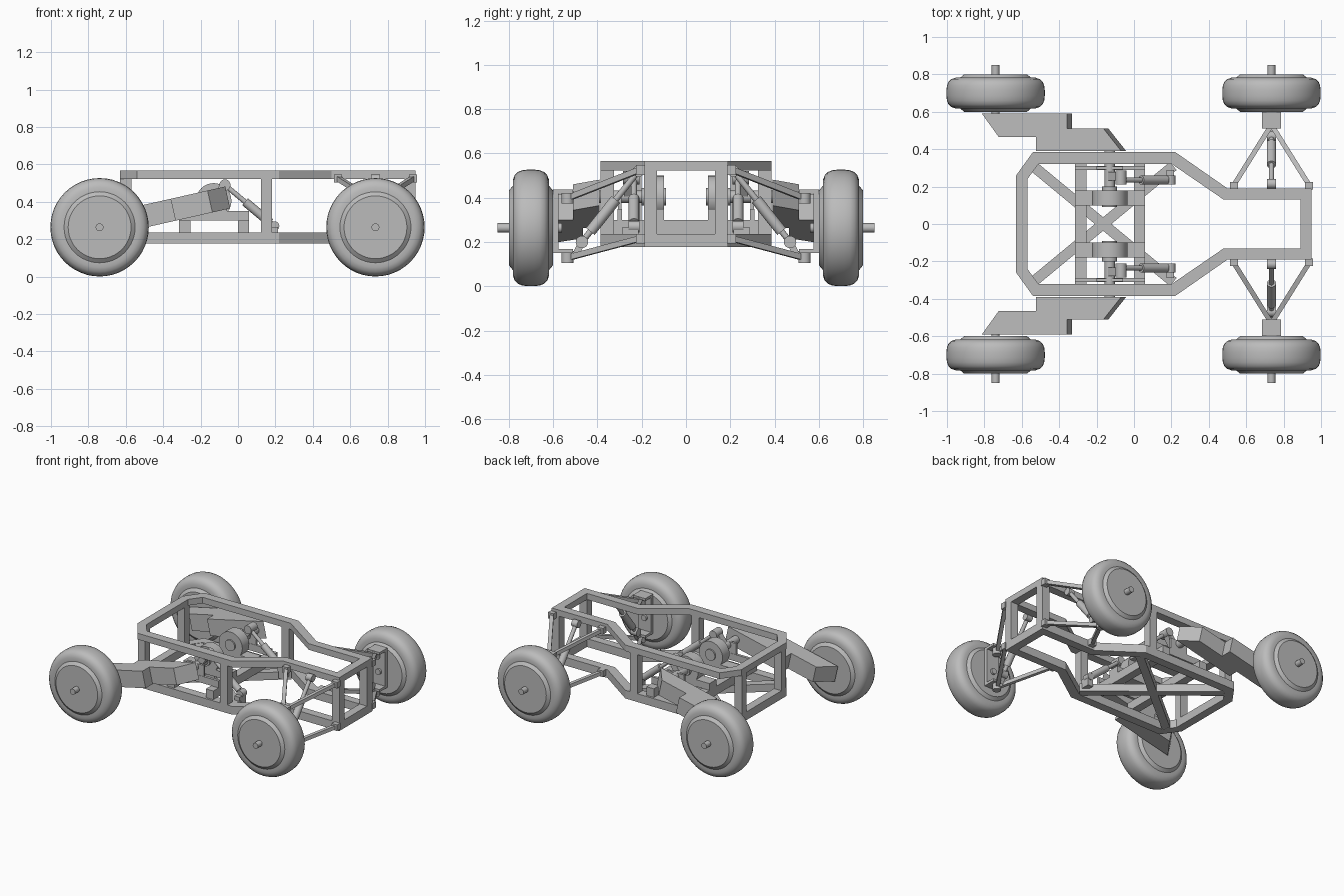
import bpy, bmesh, math
from mathutils import Vector, Matrix

cube = bpy.data.objects.get("Cube")
if cube:
    bpy.data.objects.remove(cube, do_unlink=True)

grey = bpy.data.materials.new("plain_grey")
grey.use_nodes = True
grey.diffuse_color = (0.5, 0.5, 0.5, 1)
grey.node_tree.nodes["Principled BSDF"].inputs["Base Color"].default_value = (0.5, 0.5, 0.5, 1)


def finish(name, bm, smooth=False):
    bmesh.ops.recalc_face_normals(bm, faces=bm.faces)
    mesh = bpy.data.meshes.new(name)
    bm.to_mesh(mesh)
    bm.free()
    mesh.materials.append(grey)
    ob = bpy.data.objects.new(name, mesh)
    bpy.context.collection.objects.link(ob)
    if smooth:
        bpy.ops.object.select_all(action='DESELECT')
        ob.select_set(True)
        bpy.context.view_layer.objects.active = ob
        bpy.ops.object.shade_smooth_by_angle(angle=math.radians(32))
    return ob


def box(name, x, y, z):
    """Box from three (min, max) ranges."""
    bm = bmesh.new()
    size = [abs(r[1] - r[0]) for r in (x, y, z)]
    mid = [(r[0] + r[1]) / 2 for r in (x, y, z)]
    bmesh.ops.create_cube(bm, size=1, matrix=Matrix.Translation(mid) @ Matrix.Diagonal((*size, 1)))
    return finish(name, bm)


def along(a, b):
    a, b = Vector(a), Vector(b)
    d = b - a
    return Matrix.Translation((a + b) / 2) @ d.to_track_quat('Z', 'Y').to_matrix().to_4x4(), d.length


def rod(name, a, b, r, sides=20):
    bm = bmesh.new()
    m, length = along(a, b)
    bmesh.ops.create_cone(bm, cap_ends=True, segments=sides, radius1=r, radius2=r, depth=length, matrix=m)
    return finish(name, bm, True)


def bar(name, a, b, w):
    bm = bmesh.new()
    m, length = along(a, b)
    bmesh.ops.create_cube(bm, size=1, matrix=m @ Matrix.Diagonal((w, w, length, 1)))
    return finish(name, bm)


def extrude(bm, faces, height):
    new = bmesh.ops.extrude_face_region(bm, geom=faces)
    verts = [v for v in new['geom'] if isinstance(v, bmesh.types.BMVert)]
    bmesh.ops.translate(bm, verts=verts, vec=(0, 0, height))


# Chassis rings: mirrored outer and inner outlines
outer = [(-.63, .26), (-.54, .385), (.22, .385), (.5, .19), (.95, .19)]
inner = [(-.57, .24), (-.51, .322), (.2, .322), (.48, .13), (.89, .13)]


def ring(name, z0, z1):
    bm = bmesh.new()
    loops = []
    for half in (outer, inner):
        pts = half + [(x, -y) for x, y in reversed(half)]
        loops.append([bm.verts.new((x, y, z0)) for x, y in pts])
    n = len(loops[0])
    faces = []
    for i in range(n):
        j = (i + 1) % n
        faces.append(bm.faces.new((loops[0][i], loops[0][j], loops[1][j], loops[1][i])))
    extrude(bm, faces, z1 - z0)
    return finish(name, bm)


ring("upper_frame", .522, .567)
ring("lower_frame", .177, .237)

# Floor cross bracing and cross members
for s in (1, -1):
    bar("floor_diagonal", (-.54, .31 * s, .207), (.21, -.31 * s, .207), .056)
box("rear_cross_member", (-.315, -.255), (-.37, .37), (.237, .3))
box("middle_cross_member", (0, .06), (-.37, .37), (.237, .3))


def wheel(name, cx, s):
    """Lathe the tyre and stepped hub around the y axis."""
    half = [(.19, .082), (.215, .082), (.237, .074), (.252, .06), (.26, .04), (.263, .015)]
    face = [(0, .1), (.168, .1), (.19, .082)]
    side = face + half[1:]
    profile = side + [(r, -y) for r, y in reversed(side)]
    bm = bmesh.new()
    verts = [bm.verts.new((r, y, 0)) for r, y in profile]
    edges = [bm.edges.new(p) for p in zip(verts, verts[1:])]
    bmesh.ops.spin(bm, geom=verts + edges, cent=(0, 0, 0), axis=(0, 1, 0),
                   angle=2 * math.pi, steps=48, use_duplicate=False)
    bmesh.ops.remove_doubles(bm, verts=bm.verts, dist=.0005)
    bmesh.ops.translate(bm, verts=bm.verts, vec=(cx, .7 * s, .264))
    finish(name, bm, True)
    rod(name + "_axle", (cx, .56 * s, .264), (cx, .85 * s, .264), .021)


def shock(name, top, bottom, r, start, end):
    """Thin rod, thicker body and an eye at each end."""
    top, bottom = Vector(top), Vector(bottom)
    rod(name + "_rod", top, bottom, r * .55)
    rod(name + "_body", top.lerp(bottom, start), top.lerp(bottom, end), r)


def trailing_arm(name, s):
    """Stepped plan outline, thickened and tilted down to the axle."""
    plan = [(-.8, .59), (-.345, .59), (-.345, .51), (-.15, .51), (-.055, .39),
            (-.51, .39), (-.51, .465), (-.71, .465)]
    tilt = math.atan(.225)
    bm = bmesh.new()
    f = bm.faces.new([bm.verts.new(((x + .07) / math.cos(tilt), y * s, -.06)) for x, y in plan])
    extrude(bm, [f], .12)
    bm.transform(Matrix.Translation((-.07, 0, .42)) @ Matrix.Rotation(-tilt, 4, 'Y'))
    finish(name, bm)


for s, side in ((1, "back"), (-1, "front")):
    def P(x, y, z):
        return (x, y * s, z)

    def Y(a, b):
        return tuple(sorted((a * s, b * s)))

    # Upright posts between the rings
    box(side + "_nose_post", (.89, .95), Y(.13, .19), (.2, .55))
    box(side + "_middle_post", (.123, .183), Y(.325, .385), (.2, .55))
    box(side + "_tail_post", (-.63, -.57), Y(.2, .255), (.2, .55))

    # Wheels and trailing arms
    wheel(side + "_rear_wheel", -.74, s)
    wheel(side + "_front_wheel", .735, s)
    trailing_arm(side + "_trailing_arm", s)

    # Drum, shaft and bearing rails
    box(side + "_inner_rail", (-.315, .06), Y(.1, .18), (.3, .35))
    box(side + "_outer_rail", (-.315, .06), Y(.29, .31), (.3, .35))
    box(side + "_bearing_block", (-.2, -.06), Y(.292, .308), (.34, .43))
    rod(side + "_drum", P(-.13, .1, .405), P(-.13, .18, .405), .095, 32)
    rod(side + "_drum_boss", P(-.13, .09, .405), P(-.13, .2, .405), .04)
    rod(side + "_pivot_shaft", P(-.13, .13, .405), P(-.13, .42, .405), .028)

    # Crank and inboard shock
    bar(side + "_crank", P(-.13, .255, .405), P(-.07, .255, .49), .045)
    rod(side + "_crank_pin", P(-.07, .21, .49), P(-.07, .285, .49), .03)
    shock(side + "_inboard_shock", P(-.07, .235, .49), P(.2, .235, .265), .024, .4, .9)
    rod(side + "_inboard_shock_eye", P(.195, .21, .27), P(.195, .26, .27), .026)
    box(side + "_inboard_shock_mount", (.175, .215), Y(.215, .29), (.2, .265))

    # Wishbones with their frame pivots
    for level, z_in, z_out in (("upper", .525, .4), ("lower", .215, .13)):
        for x in (.535, .935):
            bar(side + "_" + level + "_wishbone", P(x, .21, z_in), P(.735, .53, z_out), .026)
            box(side + "_" + level + "_pivot", (x - .022, x + .022), Y(.185, .225),
                (z_in - .022, z_in + .022))
        rod(side + "_" + level + "_ball_joint", P(.735, .535, z_out - .025),
            P(.735, .535, z_out + .03), .028)
        box(side + "_" + level + "_knuckle_lug", (.685, .785), Y(.51, .6),
            (z_out + .02, z_out + .038))
    box(side + "_knuckle", (.685, .785), Y(.575, .6), (.15, .437))

    # Outboard shock
    shock(side + "_outboard_shock", P(.735, .215, .52), P(.735, .47, .2), .025, .4, .85)
    rod(side + "_shock_lower_eye", P(.71, .47, .2), P(.76, .47, .2), .028)
    rod(side + "_shock_upper_eye", P(.712, .215, .52), P(.758, .215, .52), .026)
    bar(side + "_shock_lower_mount", P(.735, .47, .2), P(.735, .5, .14), .03)
